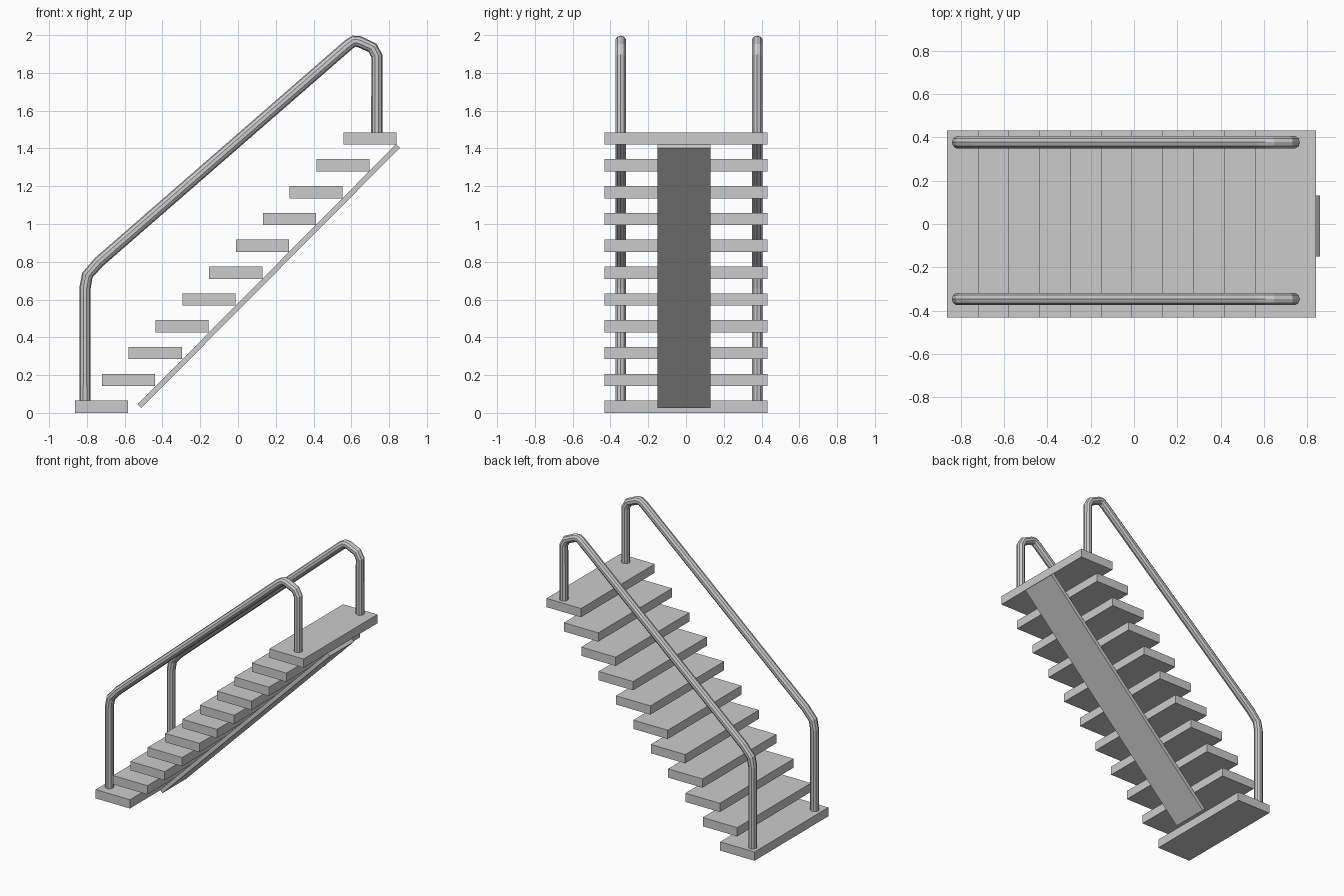
import bpy, math

if "Cube" in bpy.data.objects:
    bpy.data.objects.remove(bpy.data.objects["Cube"])


def box(name, center, size, tilt=0.0):
    bpy.ops.mesh.primitive_cube_add(size=1, location=center, rotation=(0, tilt, 0))
    ob = bpy.context.object
    ob.name = name
    ob.scale = size
    bpy.ops.object.transform_apply(location=False, rotation=True, scale=True)
    return ob


# eleven floating treads
for i in range(11):
    box(f"tread_{i + 1}", (-0.722 + 0.142 * i, 0, 0.0325 + 0.142 * i), (0.281, 0.862, 0.065))

# sloping support plate under the treads
x0, z0, x1, z1 = -0.522, 0.035, 0.847, 1.413
box("support_plate", ((x0 + x1) / 2, -0.01, (z0 + z1) / 2),
    (math.hypot(x1 - x0, z1 - z0), 0.281, 0.028), -math.atan2(z1 - z0, x1 - x0))

# bent tube handrails
PATH = [(-0.81, 0.06), (-0.81, 0.66), (-0.797, 0.73), (-0.735, 0.80),
        (0.585, 1.949), (0.613, 1.968), (0.64, 1.966), (0.712, 1.933),
        (0.735, 1.89), (0.735, 1.48)]


def handrail(name, y):
    cu = bpy.data.curves.new(name, 'CURVE')
    cu.dimensions = '3D'
    cu.bevel_depth = 0.03
    cu.bevel_resolution = 3
    cu.use_fill_caps = True
    sp = cu.splines.new('POLY')
    sp.points.add(len(PATH) - 1)
    for p, (x, z) in zip(sp.points, PATH):
        p.co = (x, y, z, 1)
    sp.use_smooth = False
    ob = bpy.data.objects.new(name, cu)
    bpy.context.collection.objects.link(ob)
    bpy.ops.object.select_all(action='DESELECT')
    ob.select_set(True)
    bpy.context.view_layer.objects.active = ob
    bpy.ops.object.convert(target='MESH')


handrail("handrail_front", -0.346)
handrail("handrail_back", 0.377)
